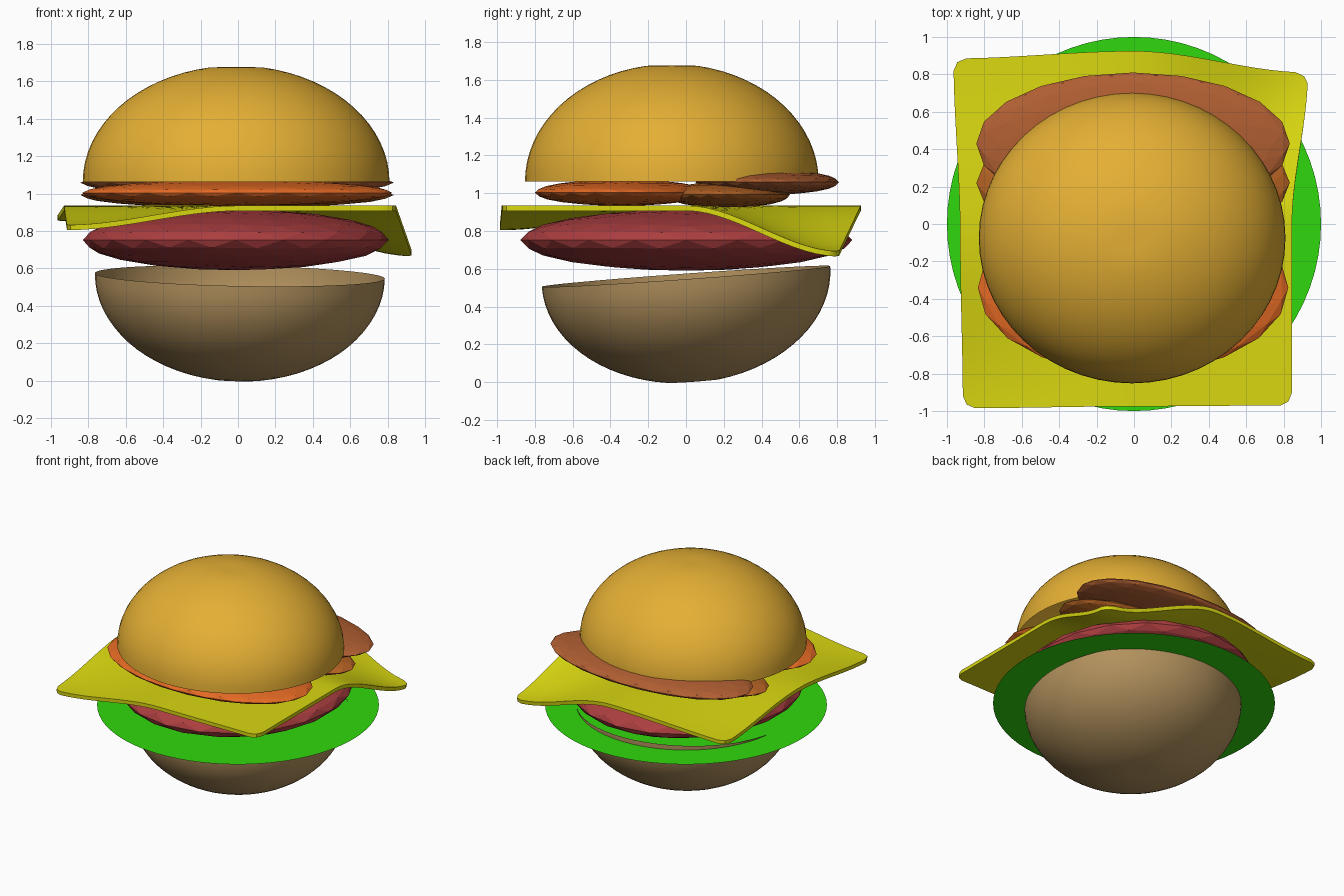
import bpy, bmesh, math
from mathutils import Vector

if "Cube" in bpy.data.objects:
    bpy.data.objects.remove(bpy.data.objects["Cube"])


def material(name, rgb):
    lin = [((c / 255 + 0.055) / 1.055) ** 2.4 if c > 10 else c / 255 / 12.92 for c in rgb]
    m = bpy.data.materials.new(name)
    m.diffuse_color = (*lin, 1)
    m.use_nodes = True
    m.node_tree.nodes["Principled BSDF"].inputs["Base Color"].default_value = m.diffuse_color
    return m


def finish(bm, name, mat, loc=(0, 0, 0), rot=(0, 0, 0), smooth=False):
    me = bpy.data.meshes.new(name)
    for f in bm.faces:
        f.smooth = smooth
    bm.to_mesh(me)
    bm.free()
    me.materials.append(mat)
    ob = bpy.data.objects.new(name, me)
    ob.location, ob.rotation_euler = loc, rot
    bpy.context.collection.objects.link(ob)
    return ob


def dome(name, mat, loc, radii, rot=(0, 0, 0), segs=56, rings=18):
    """Open half ellipsoid with a slightly flattened pole; negative height points down."""
    rx, ry, h = radii
    bm = bmesh.new()
    rows = []
    for i in range(rings):
        t = math.pi / 2 * i / rings
        z = h * min(1.0, 1.012 * math.sin(t))
        rows.append([bm.verts.new((rx * math.cos(t) * math.cos(a), ry * math.cos(t) * math.sin(a), z))
                     for a in (2 * math.pi * k / segs for k in range(segs))])
    pole = bm.verts.new((0, 0, h))
    for k in range(segs):
        n = (k + 1) % segs
        for a, b in zip(rows, rows[1:]):
            bm.faces.new((a[k], a[n], b[n], b[k]))
        bm.faces.new((rows[-1][k], rows[-1][n], pole))
    if h < 0:
        bmesh.ops.reverse_faces(bm, faces=bm.faces[:])
    return finish(bm, name, mat, loc, rot, True)


def slab(name, mat, loc, radii):
    """Faceted flattened ball, scaled to fill the given half sizes."""
    bm = bmesh.new()
    bmesh.ops.create_icosphere(bm, subdivisions=3, radius=1)
    for axis in range(3):
        big = max(abs(v.co[axis]) for v in bm.verts)
        for v in bm.verts:
            v.co[axis] *= radii[axis] / big
    return finish(bm, name, mat, loc)


top_bun_mat = material("golden bun", (228, 175, 52))
low_bun_mat = material("tan bun", (178, 145, 93))
lettuce_mat = material("lettuce green", (48, 217, 14))
patty_mat = material("meat red", (172, 62, 64))
cheese_mat = material("cheese yellow", (217, 215, 16))
orange_mat = material("bacon orange", (228, 106, 36))
amber_mat = material("bacon amber", (182, 99, 35))
brown_mat = material("bacon brown", (177, 95, 50))

# Buns
dome("bottom_bun", low_bun_mat, (0.01, 0, 0.56), (0.775, 0.765, -0.558),
     (math.radians(4.1), math.radians(1.1), 0))
dome("top_bun", top_bun_mat, (-0.01, -0.075, 1.062), (0.82, 0.777, 0.614))

# Lettuce: paper-thin disc
bm = bmesh.new()
bmesh.ops.create_circle(bm, cap_ends=True, radius=1.0, segments=72)
finish(bm, "lettuce", lettuce_mat, (0, 0, 0.58))

# Patty and bacon
slab("patty", patty_mat, (-0.012, 0.002, 0.752), (0.818, 0.878, 0.162))
slab("front_bacon", orange_mat, (-0.005, -0.34, 1.003), (0.83, 0.46, 0.07))
slab("middle_bacon", amber_mat, (-0.005, 0.22, 0.992), (0.838, 0.33, 0.07))
slab("back_bacon", brown_mat, (-0.005, 0.43, 1.058), (0.838, 0.38, 0.067))

# Cheese: 3x3 control net with drooping corners, smoothly blended
net = [[(-0.915, -0.985, 0.832), (0, -0.975, 0.935), (0.845, -0.97, 0.935)],
       [(-0.93, -0.05, 0.935), (0, 0, 0.935), (0.845, 0, 0.935)],
       [(-0.965, 0.885, 0.882), (0, 0.925, 0.935), (0.93, 0.81, 0.693)]]
N = 28


def split(u):
    """Cell number plus linear and eased position inside it."""
    i = min(int(u * 2), 1)
    t = u * 2 - i
    return i, t, t * t * (3 - 2 * t)


def blend(i, j, s, t):
    p = [[Vector(net[j + b][i + a]) for a in (0, 1)] for b in (0, 1)]
    return p[0][0].lerp(p[0][1], s).lerp(p[1][0].lerp(p[1][1], s), t)


bm = bmesh.new()
grid = []
for b in range(N + 1):
    row = []
    j, t, te = split(b / N)
    for a in range(N + 1):
        i, s, se = split(a / N)
        x = blend(i, j, s, te).x
        y = blend(i, j, se, t).y
        z = blend(i, j, se, te).z
        if a in (0, N) and b in (0, N):   # soften the corner points
            x -= math.copysign(0.02, x)
            y -= math.copysign(0.02, y)
        row.append(bm.verts.new((x, y, z)))
    grid.append(row)
for b in range(N):
    for a in range(N):
        bm.faces.new((grid[b][a], grid[b][a + 1], grid[b + 1][a + 1], grid[b + 1][a]))
cheese = finish(bm, "cheese_slice", cheese_mat, smooth=True)
solid = cheese.modifiers.new("thickness", 'SOLIDIFY')
solid.thickness, solid.offset = 0.028, -1
bpy.context.view_layer.objects.active = cheese
cheese.select_set(True)
bpy.ops.object.modifier_apply(modifier="thickness")
bpy.ops.object.shade_smooth_by_angle(angle=math.radians(40))
